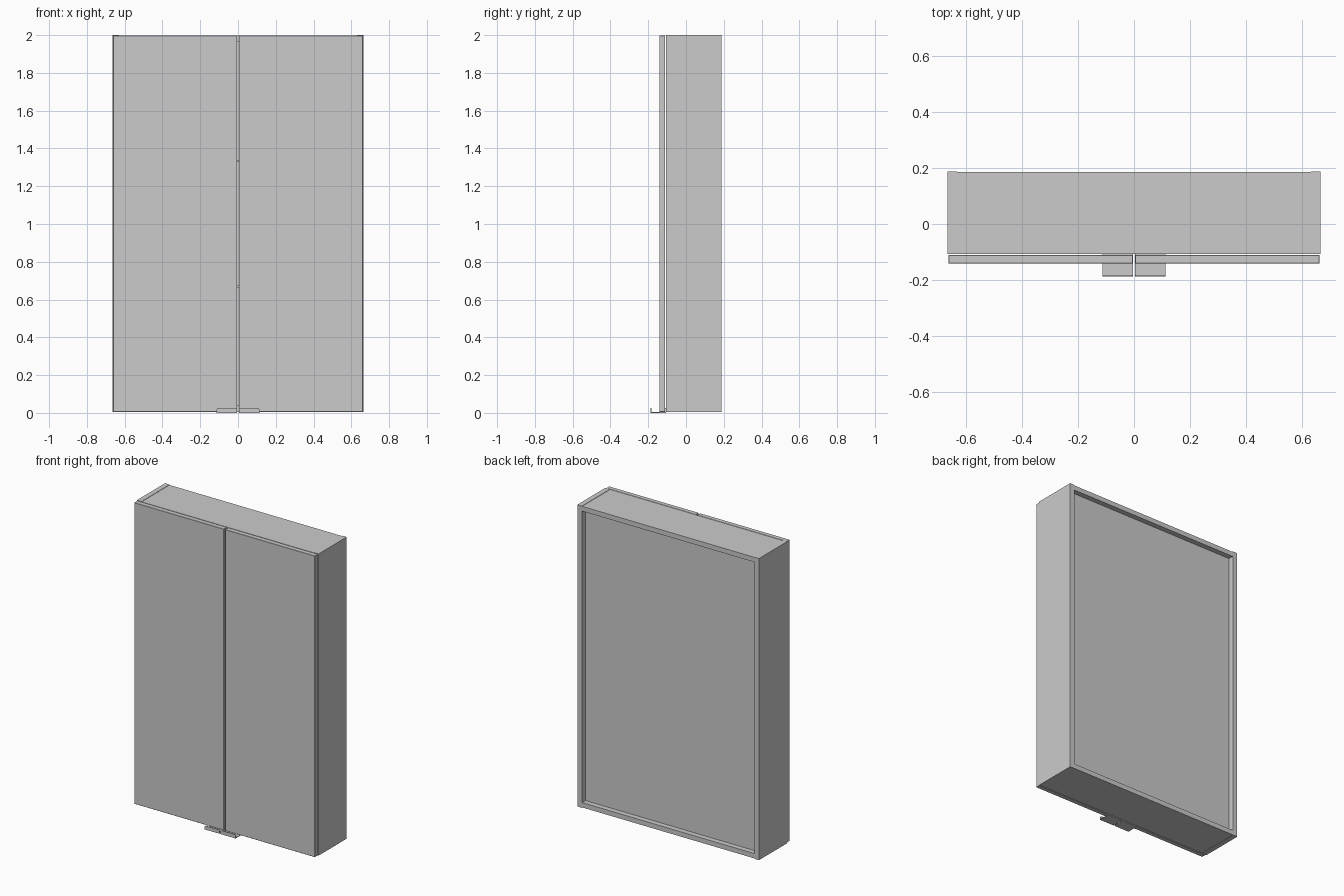
import bpy, bmesh, math

if "Cube" in bpy.data.objects:
    bpy.data.objects.remove(bpy.data.objects["Cube"])


def box(name, x0, x1, y0, y1, z0, z1, bevel=0.0):
    """Box given by its limits on each axis."""
    bm = bmesh.new()
    bmesh.ops.create_cube(bm, size=1)
    for v in bm.verts:
        v.co = ((x0 + x1) / 2 + v.co.x * (x1 - x0),
                (y0 + y1) / 2 + v.co.y * (y1 - y0),
                (z0 + z1) / 2 + v.co.z * (z1 - z0))
    if bevel:
        bmesh.ops.bevel(bm, geom=bm.edges[:], offset=bevel, segments=1, affect='EDGES')
    return finish(name, bm)


def finish(name, bm):
    bmesh.ops.recalc_face_normals(bm, faces=bm.faces[:])
    mesh = bpy.data.meshes.new(name)
    bm.to_mesh(mesh)
    bm.free()
    obj = bpy.data.objects.new(name, mesh)
    bpy.context.collection.objects.link(obj)
    return obj


def handle_lip(name, x0, x1, y0, y1, z0, z1, r):
    """Upright tab with rounded upper corners."""
    pts = [(x0, z0), (x1, z0)]
    for cx, start in ((x1 - r, 0), (x0 + r, 90)):
        for i in range(6):
            a = math.radians(start + 18 * i)
            pts.append((cx + r * math.cos(a), z1 - r + r * math.sin(a)))
    bm = bmesh.new()
    face = bm.faces.new([bm.verts.new((x, y0, z)) for x, z in pts])
    ext = bmesh.ops.extrude_face_region(bm, geom=[face])
    for v in ext['geom']:
        if isinstance(v, bmesh.types.BMVert):
            v.co.y = y1
    return finish(name, bm)


W, T = 0.665, 0.034          # half width, board thickness
FRONT, BACK = -0.107, 0.187  # carcass depth limits
inner = W - T

# Carcass boards; top and bottom sit just inside the side panels
box("top_panel", -inner, inner, FRONT, BACK - 0.002, 2 - T, 1.998)
box("bottom_panel", -inner, inner, FRONT, BACK - 0.002, 0.006, 0.004 + T)
box("back_panel", -inner, inner, 0.138, 0.15, 0.004 + T, 2 - T)

# Inner shelves, seen only through the door gap
for i, z in enumerate((0.668, 1.334)):
    box(f"shelf_{i + 1}", -inner, inner, FRONT + 0.01, 0.138, z - 0.006, z + 0.006)

# Mirrored sides, doors and pulls
for label, s in (("left", -1), ("right", 1)):
    def span(a, b):
        return sorted((s * a, s * b))

    box(f"{label}_side_panel", *span(inner, W), FRONT, BACK, 0.004, 2.0)
    box(f"{label}_door", *span(0.0045, 0.661), -0.141, FRONT - 0.003, 0.005, 1.998, 0.0015)
    hx = span(0.004, 0.113)
    box(f"{label}_handle_plate", *hx, -0.187, FRONT, 0.0, 0.004)
    handle_lip(f"{label}_handle_lip", *hx, -0.187, -0.183, 0.0, 0.025, 0.009)
    box(f"{label}_handle_flange", *hx, FRONT - 0.003, FRONT, 0.0, 0.025)
